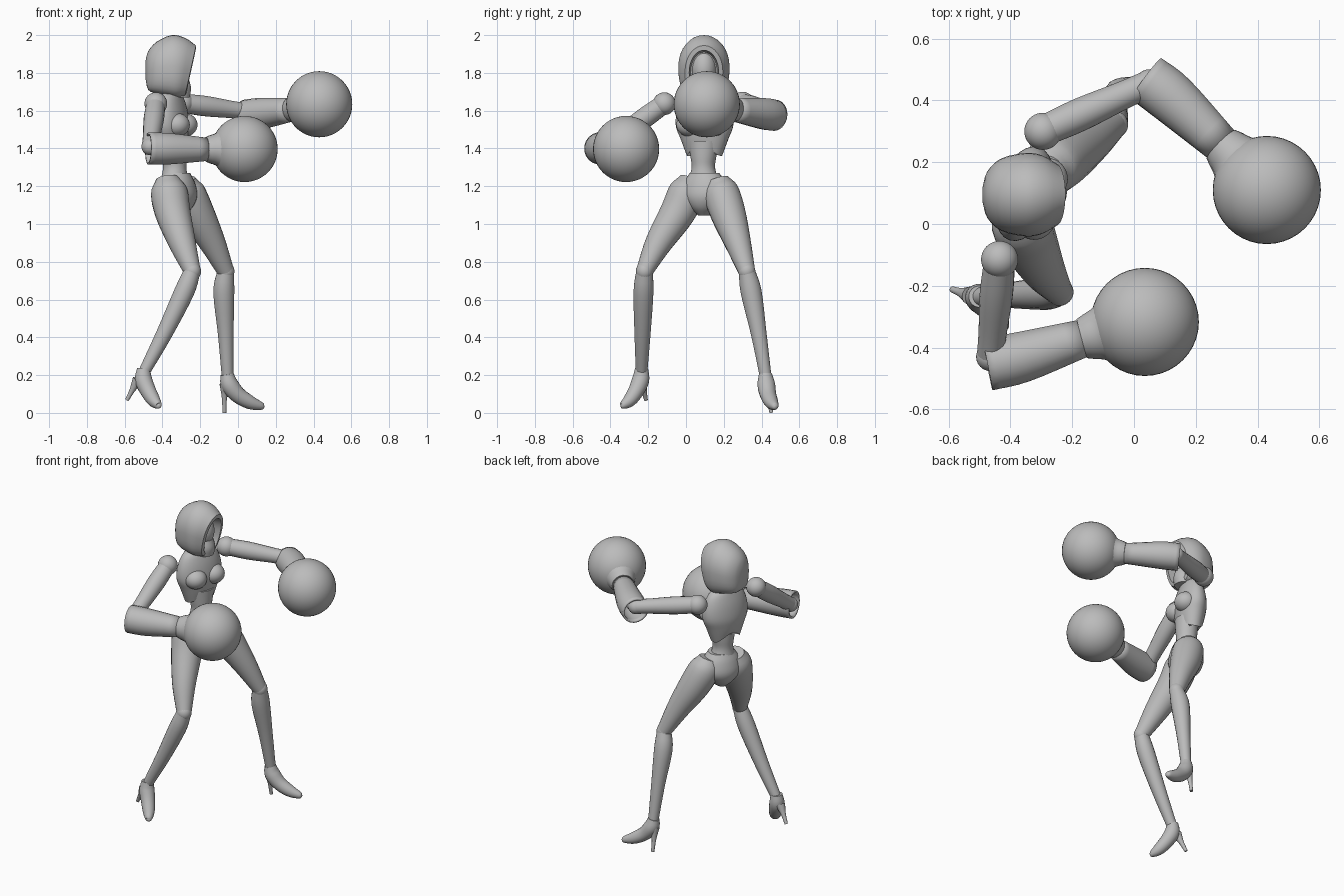
import bpy, bmesh, math
from mathutils import Vector, Matrix

cube = bpy.data.objects.get("Cube")
if cube:
    bpy.data.objects.remove(cube, do_unlink=True)

grey = bpy.data.materials.new("neutral_grey")
grey.use_nodes = True
COLOUR = (0.5, 0.5, 0.5, 1)
grey.diffuse_color = COLOUR
grey.node_tree.nodes["Principled BSDF"].inputs["Base Color"].default_value = COLOUR


def finish(name, bm, angle=40):
    bmesh.ops.recalc_face_normals(bm, faces=bm.faces)
    mesh = bpy.data.meshes.new(name)
    bm.to_mesh(mesh)
    bm.free()
    mesh.materials.append(grey)
    ob = bpy.data.objects.new(name, mesh)
    bpy.context.collection.objects.link(ob)
    bpy.ops.object.select_all(action='DESELECT')
    ob.select_set(True)
    bpy.context.view_layer.objects.active = ob
    bpy.ops.object.shade_smooth_by_angle(angle=math.radians(angle))
    return ob


def skin(name, rings, caps=(True, True), angle=40):
    """Bridge a list of equal-length point rings."""
    bm = bmesh.new()
    loops = [[bm.verts.new(p) for p in ring] for ring in rings]
    for a, b in zip(loops, loops[1:]):
        for i in range(len(a)):
            j = (i + 1) % len(a)
            bm.faces.new((a[i], a[j], b[j], b[i]))
    for use, loop in zip(caps, (loops[0], loops[-1])):
        if use:
            bm.faces.new(loop)
    return finish(name, bm, angle)


def spline(pts, steps):
    """Smooth Catmull-Rom resampling of points of any dimension."""
    pts = [Vector(p) for p in pts]
    ext = [2 * pts[0] - pts[1]] + pts + [2 * pts[-1] - pts[-2]]
    out = []
    for a, b, c, d in zip(ext, ext[1:], ext[2:], ext[3:]):
        for k in range(steps):
            t = k / steps
            out.append(0.5 * (2 * b + (c - a) * t + (2 * a - 5 * b + 4 * c - d) * t ** 2
                              + (3 * b - a - 3 * c + d) * t ** 3))
    return out + [pts[-1]]


def tube(name, pts, steps=4, sides=20, caps=(True, True)):
    """Round limb through (x, y, z, radius) points."""
    path = spline(pts, steps)
    pos = [p.to_3d() for p in path]
    rings, side, last = [], None, None
    for i, p in enumerate(pos):
        tan = (pos[min(i + 1, len(pos) - 1)] - pos[max(i - 1, 0)]).normalized()
        side = tan.orthogonal().normalized() if last is None else last.rotation_difference(tan) @ side
        last = tan
        other = tan.cross(side)
        r = max(path[i].w, 0.004)
        rings.append([p + r * (math.cos(a) * side + math.sin(a) * other)
                      for a in (math.tau * k / sides for k in range(sides))])
    return skin(name, rings, caps)


def ball(name, centre, size):
    bm = bmesh.new()
    bmesh.ops.create_uvsphere(bm, u_segments=40, v_segments=24, radius=1,
                              matrix=Matrix.Translation(centre) @ Matrix.Diagonal((*size, 1)))
    return finish(name, bm)


def trunk(name, centre, left, rows, notch=0, sides=28):
    """Stacked ellipses of (z, half width, half depth); left is the body's left direction."""
    left = Vector((*left, 0)).normalized()
    front = left.cross(Vector((0, 0, 1)))
    rows = spline(rows, 4)
    rings = []
    for i, (z, w, d) in enumerate(rows):
        ring = []
        for k in range(sides):
            a = math.tau * k / sides
            lift = notch * abs(math.cos(a)) ** 3 * (i / (len(rows) - 1)) ** 6
            ring.append(Vector((*centre, z + lift)) + front * d * math.cos(a) + left * w * math.sin(a))
        rings.append(ring)
    return skin(name, rings)


# Torso: fitted bodice with pointed hem, bust, waist, pelvis
CHEST, CHEST_LEFT = (-0.355, 0.098), Vector((0.30, 0.95, 0))
CHEST_FRONT = Vector((0.95, -0.30, 0))
trunk("bodice", CHEST, CHEST_LEFT.xy,
      [(1.71, .045, .045), (1.67, .115, .06), (1.60, .15, .08), (1.52, .157, .09),
       (1.45, .13, .085), (1.36, .095, .073)], notch=0.06)
for side, s in (("left", 1), ("right", -1)):
    p = Vector((*CHEST, 1.525)) + CHEST_FRONT * 0.055 + CHEST_LEFT * 0.068 * s
    ball(side + "_bust", p, (.068, .068, .062))
trunk("waist", (-0.335, 0.092), (0.35, 0.93),
      [(1.44, .085, .07), (1.36, .07, .066), (1.30, .062, .062), (1.24, .08, .07)])
trunk("pelvis", (-0.325, 0.098), (0.40, 0.90),
      [(1.27, .08, .07), (1.22, .115, .092), (1.15, .13, .105), (1.09, .085, .085), (1.045, .03, .04)])
tube("neck", [(-0.365, 0.097, 1.66, .05), (-0.35, 0.095, 1.78, .045)])

# Hood: arch sections from the back to the rim, then into the face opening
def arch(x, w, low, high, slant=0.0, n=32):
    ring, mid, half = [], (low + high) / 2, (high - low) / 2
    for k in range(n):
        a = math.tau * k / n
        s, c = math.sin(a), math.cos(a)
        power = 1.0 if c > 0 else 0.55
        y = w * math.copysign(abs(s) ** power, s)
        z = mid + half * math.copysign(abs(c) ** (1.0 if c > 0 else 0.75), c)
        ring.append(Vector((x - slant * (high - z), 0.095 + y, z)))
    return ring

shell = spline([(-.490, .025, 1.77, 1.86, 0)[:4], (-.475, .075, 1.71, 1.915),
                (-.43, .117, 1.69, 1.965), (-.35, .135, 1.675, 2.0),
                (-.28, .128, 1.67, 1.985), (-.222, .10, 1.675, 1.945)], 3)
slants = [0.22 * max(0, (v[0] + 0.36) / 0.138) for v in shell]
sections = [arch(*v, s) for v, s in zip(shell, slants)]
sections += [arch(-.224, .078, 1.69, 1.92, .22), arch(-.285, .07, 1.70, 1.91, .15)]
skin("hood", sections)
ball("face", (-0.325, 0.095, 1.82), (.072, .066, .10))
tube("scarf", [(-0.31, 0.095, 1.67, .055), (-0.31, 0.095, 1.72, .062), (-0.31, 0.095, 1.77, .05)])

# Arms: shoulder ball, upper arm, forearm, open cuff, round glove
ARMS = {
    "left": dict(shoulder=(-.295, .30, 1.64), elbow=(.05, .455, 1.595),
                 cuff=[(.04, .47, 1.575, .083), (.125, .405, 1.585, .083), (.285, .255, 1.605, .062)],
                 glove=(.43, .11, 1.634)),
    "right": dict(shoulder=(-.435, -.115, 1.637), elbow=(-.465, -.43, 1.41),
                  cuff=[(-.475, -.455, 1.40, .086), (-.36, -.43, 1.398, .083), (-.165, -.37, 1.395, .062)],
                  glove=(.035, -.317, 1.397)),
}
for side, arm in ARMS.items():
    a, b = Vector(arm["shoulder"]), Vector(arm["elbow"])
    ball(side + "_shoulder", a, (.06, .06, .06))
    tube(side + "_upper_arm", [(*a, .05), (*a.lerp(b, .35), .054), (*a.lerp(b, .75), .046), (*b, .044)])
    wrist, hand = Vector(arm["cuff"][-1][:3]), Vector(arm["glove"])
    ball(side + "_elbow", b, (.046, .046, .046))
    tube(side + "_forearm", [(*b, .044), (*b.lerp(wrist, .4), .055), (*wrist, .045)])
    cuff = tube(side + "_cuff", arm["cuff"], caps=(False, False))
    solid = cuff.modifiers.new("thickness", 'SOLIDIFY')
    solid.thickness = 0.012
    tube(side + "_glove_collar", [(*wrist.lerp(hand, -.02), .066), (*wrist.lerp(hand, .08), .074),
                                  (*wrist.lerp(hand, .28), .09), (*wrist.lerp(hand, .5), .13)])
    ball(side + "_glove", hand, (.175, .175, .175))

# Legs: thigh, knee, shin, high-heeled shoe
LEGS = {
    "left": dict(
        thigh=[(-.285, .165, 1.235, .06), (-.27, .185, 1.17, .094), (-.215, .225, 1.05, .093),
               (-.135, .275, .90, .07), (-.065, .322, .75, .045)],
        shin=[(-.065, .322, .75, .044), (-.075, .345, .64, .056), (-.065, .385, .42, .042),
              (-.055, .422, .19, .031)],
        shoe=[(-.058, .42, .205, .035), (-.045, .425, .15, .047), (.0, .435, .095, .043),
              (.065, .453, .055, .036), (.125, .47, .035, .02), (.138, .474, .032, .006)],
        heel=[(-.068, .425, .15, .03), (-.072, .438, .08, .014), (-.072, .452, 0, .010)]),
    "right": dict(
        thigh=[(-.375, .03, 1.24, .06), (-.365, .005, 1.17, .097), (-.345, -.045, 1.06, .094),
               (-.295, -.145, .90, .072), (-.242, -.22, .75, .045)],
        shin=[(-.242, -.22, .75, .044), (-.285, -.225, .64, .053), (-.39, -.23, .42, .043),
              (-.495, -.235, .22, .031)],
        shoe=[(-.50, -.235, .235, .035), (-.50, -.24, .175, .046), (-.475, -.265, .115, .042),
              (-.445, -.30, .065, .035), (-.422, -.335, .04, .02), (-.418, -.345, .037, .006)],
        heel=[(-.53, -.232, .175, .03), (-.56, -.222, .12, .015), (-.588, -.212, .068, .010)]),
}
for side, leg in LEGS.items():
    for part, pts in leg.items():
        tube(f"{side}_{part}", pts)
    knee = Vector(leg["thigh"][-1][:3])
    ball(side + "_knee", knee, (.046, .045, .05))
